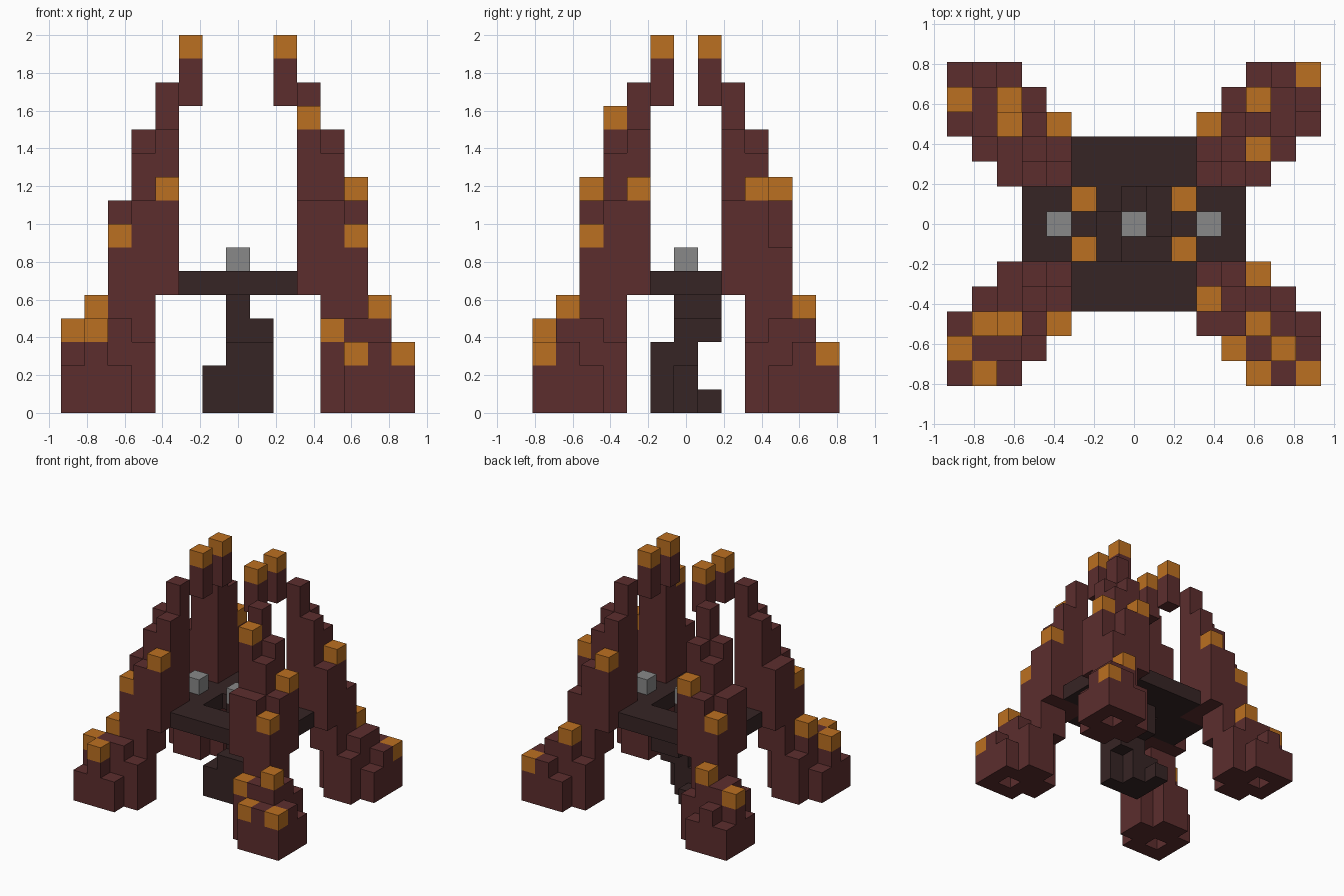
import bpy
import bmesh
from mathutils import Vector

UNIT = 0.125

default_cube = bpy.data.objects.get("Cube")
if default_cube:
    bpy.data.objects.remove(default_cube, do_unlink=True)


def make_material(name, rgb):
    material = bpy.data.materials.new(name)
    material.use_nodes = True
    colour = (*rgb, 1.0)
    material.diffuse_color = colour
    shader = material.node_tree.nodes["Principled BSDF"]
    shader.inputs["Base Color"].default_value = colour
    shader.inputs["Roughness"].default_value = 0.9
    return material


red_brown = make_material("red brown", (0.107, 0.027, 0.027))
dark_brown = make_material("dark brown", (0.037, 0.018, 0.018))
orange = make_material("orange", (0.5, 0.16, 0.015))
grey = make_material("grey", (0.25, 0.25, 0.25))

AXES = [Vector(v) for v in ((1, 0, 0), (0, 1, 0), (0, 0, 1))]


def build_blocks(name, cells, material):
    """Join unit blocks into one shell, keeping only the exposed sides."""
    cells = set(cells)
    bm = bmesh.new()
    for cell in cells:
        centre = Vector(cell) + AXES[2] / 2
        for a, axis in enumerate(AXES):
            u, v = AXES[(a + 1) % 3], AXES[(a + 2) % 3]
            for sign in (-1, 1):
                normal = axis * sign
                if tuple(int(c) for c in Vector(cell) + normal) in cells:
                    continue
                side = v * sign
                corners = (-u - side, u - side, u + side, side - u)
                verts = [bm.verts.new((centre + (normal + c) / 2) * UNIT)
                         for c in corners]
                bm.faces.new(verts)
    bmesh.ops.remove_doubles(bm, verts=bm.verts, dist=UNIT / 100)
    mesh = bpy.data.meshes.new(name)
    bm.to_mesh(mesh)
    bm.free()
    mesh.materials.append(material)
    obj = bpy.data.objects.new(name, mesh)
    bpy.context.collection.objects.link(obj)
    return obj


def column(x, y, bottom, top):
    return [(x, y, z) for z in range(bottom, top)]


# Half of a leg: block position, bottom and top; the rest mirrors diagonally
leg_half = [
    (3, 2, 5, 14), (3, 3, 5, 12), (4, 3, 3, 11), (3, 4, 5, 9),
    (4, 4, 0, 9), (5, 4, 0, 7), (4, 5, 0, 3), (5, 5, 0, 4),
    (6, 5, 1, 4), (5, 6, 0, 2), (6, 6, 0, 3), (7, 6, 0, 2),
]
leg_columns = {}
for x, y, low, high in leg_half:
    leg_columns[x, y] = (low, high)
    leg_columns[y + 1, x - 1] = (low, high)

# Positions of the glowing caps on each leg
leg_caps = {
    "front_left": (1, -1, [(5, 2), (3, 3), (5, 4), (4, 5), (6, 5), (5, 6), (7, 6)]),
    "front_right": (-1, -1, [(3, 4), (5, 4), (6, 4), (7, 5), (6, 6)]),
    "back_left": (1, 1, [(5, 3), (3, 4), (5, 5), (7, 6)]),
    "back_right": (-1, 1, [(3, 4), (5, 4), (5, 5), (7, 5)]),
}

for corner, (sx, sy, caps) in leg_caps.items():
    leg = []
    for (x, y), (low, high) in leg_columns.items():
        leg += column(x * sx, y * sy, low, high)
    build_blocks(corner + "_leg", leg, red_brown)

    # Hooked claw leaning in above the leg
    build_blocks(corner + "_claw", column(2 * sx, sy, 13, 15), red_brown)
    tops = [(x * sx, y * sy, leg_columns[x, y][1]) for x, y in caps]
    build_blocks(corner + "_caps", tops + [(2 * sx, sy, 15)], orange)

# Spiral stairs around a central post
stairs = column(0, 0, 0, 5)
for x, y, low, high in [(-1, 1, 0, 1), (-1, 0, 0, 2), (-1, -1, 0, 2), (0, -1, 0, 3),
                        (1, -1, 0, 3), (1, 0, 2, 4), (1, 1, 3, 4), (0, 1, 3, 5)]:
    stairs += column(x, y, low, high)
build_blocks("spiral_stairs", stairs, dark_brown)

# Cross-shaped platform with a stairwell around the post
platform = []
for x in range(-4, 5):
    for y in range(-3, 4):
        in_cross = abs(x) <= 2 or abs(y) <= 1
        in_well = abs(x) <= 1 and abs(y) <= 1 and (x, y) not in ((0, 0), (-1, 1))
        if in_cross and not in_well:
            platform.append((x, y, 5))
build_blocks("platform", platform, dark_brown)

# Row of stone blocks on the platform
for label, x in (("right", -3), ("centre", 0), ("left", 3)):
    build_blocks(label + "_stone", [(x, 0, 6)], grey)
